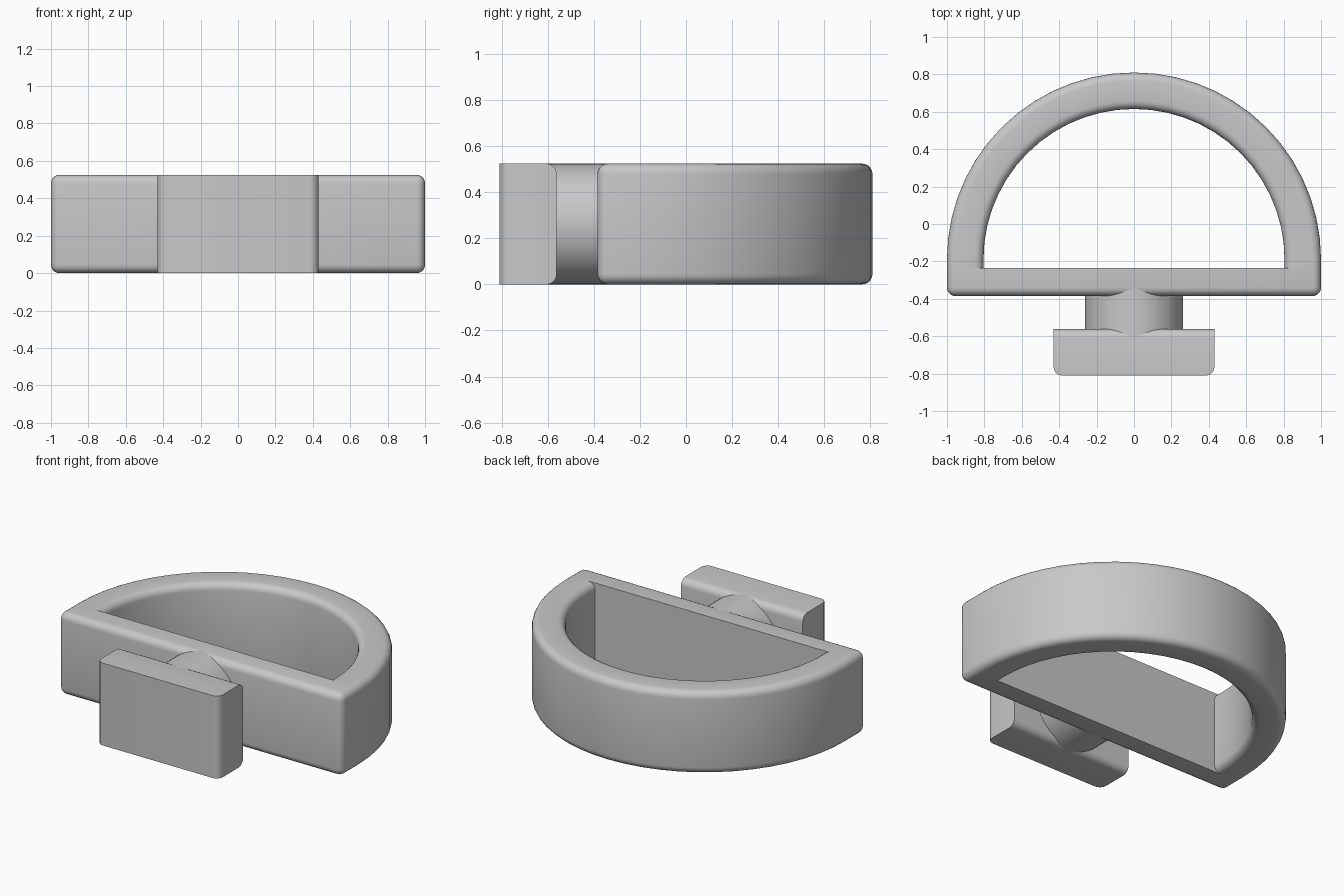
import bpy, bmesh, math

if "Cube" in bpy.data.objects:
    bpy.data.objects.remove(bpy.data.objects["Cube"])

H = 0.525            # overall height
R_OUT, R_IN = 1.0, 0.805
CY = -0.19           # centre of the arch
BACK, FRONT = -0.235, -0.385   # faces of the straight bar
FIL = 0.045          # edge rounding

grey = bpy.data.materials.new("plain grey")
grey.diffuse_color = (0.58, 0.58, 0.58, 1)
grey.use_nodes = True
grey.node_tree.nodes["Principled BSDF"].inputs["Base Color"].default_value = grey.diffuse_color


def finish(name, bm, angle=35):
    bmesh.ops.recalc_face_normals(bm, faces=bm.faces)
    me = bpy.data.meshes.new(name)
    bm.to_mesh(me)
    bm.free()
    me.materials.append(grey)
    ob = bpy.data.objects.new(name, me)
    bpy.context.collection.objects.link(ob)
    bpy.ops.object.select_all(action='DESELECT')
    ob.select_set(True)
    bpy.context.view_layer.objects.active = ob
    bpy.ops.object.shade_smooth_by_angle(angle=math.radians(angle))
    return ob


def rounded_box(name, x, y0, y1, pick):
    """Box with rounding on the edges chosen by pick(midpoint, direction)."""
    bm = bmesh.new()
    bmesh.ops.create_cube(bm, size=1)
    for v in bm.verts:
        v.co.x *= 2 * x
        v.co.y = y0 if v.co.y < 0 else y1
        v.co.z = 0 if v.co.z < 0 else H
    mid_y = (y0 + y1) / 2
    edges = []
    for e in bm.edges:
        a, b = e.verts[0].co, e.verts[1].co
        d = b - a
        axis = max(range(3), key=lambda i: abs(d[i]))
        if pick(((a + b) / 2).y < mid_y, axis):
            edges.append(e)
    bmesh.ops.bevel(bm, geom=edges, offset=FIL, segments=5, profile=0.5,
                    affect='EDGES', clamp_overlap=True)
    return finish(name, bm)


# Arch: rounded rectangular section swept along a half circle with short legs
section = []
for cx, cz, start in ((R_OUT - FIL, FIL, -90), (R_OUT - FIL, H - FIL, 0),
                      (R_IN + FIL, H - FIL, 90), (R_IN + FIL, FIL, 180)):
    for i in range(6):
        a = math.radians(start + 18 * i)
        section.append((cx + FIL * math.cos(a), cz + FIL * math.sin(a)))

stations = [(0.0, BACK)]
stations += [(math.pi * i / 28, CY) for i in range(29)]
stations += [(math.pi, BACK)]
bm = bmesh.new()
rings = [[bm.verts.new((r * math.cos(t), y + r * math.sin(t), z))
          for r, z in section] for t, y in stations]
n = len(section)
for a, b in zip(rings, rings[1:]):
    for i in range(n):
        j = (i + 1) % n
        bm.faces.new((a[i], a[j], b[j], b[i]))
finish("arch", bm)

# Straight bar: everything rounded except the edges of its back face
rounded_box("straight_bar", R_OUT, FRONT, BACK,
            lambda front, axis: front or axis == 1)

# Tab plate: front upright edges and back lengthwise edges rounded
rounded_box("tab_plate", 0.43, -0.81, -0.562,
            lambda front, axis: axis == 2 if front else axis == 0)

# Round neck joining the plate to the bar
bm = bmesh.new()
bmesh.ops.create_cone(bm, cap_ends=True, segments=48, radius1=H / 2,
                      radius2=H / 2, depth=0.32)
for v in bm.verts:
    x, y, z = v.co
    v.co = (x, z - 0.474, y + H / 2)
finish("neck", bm)
